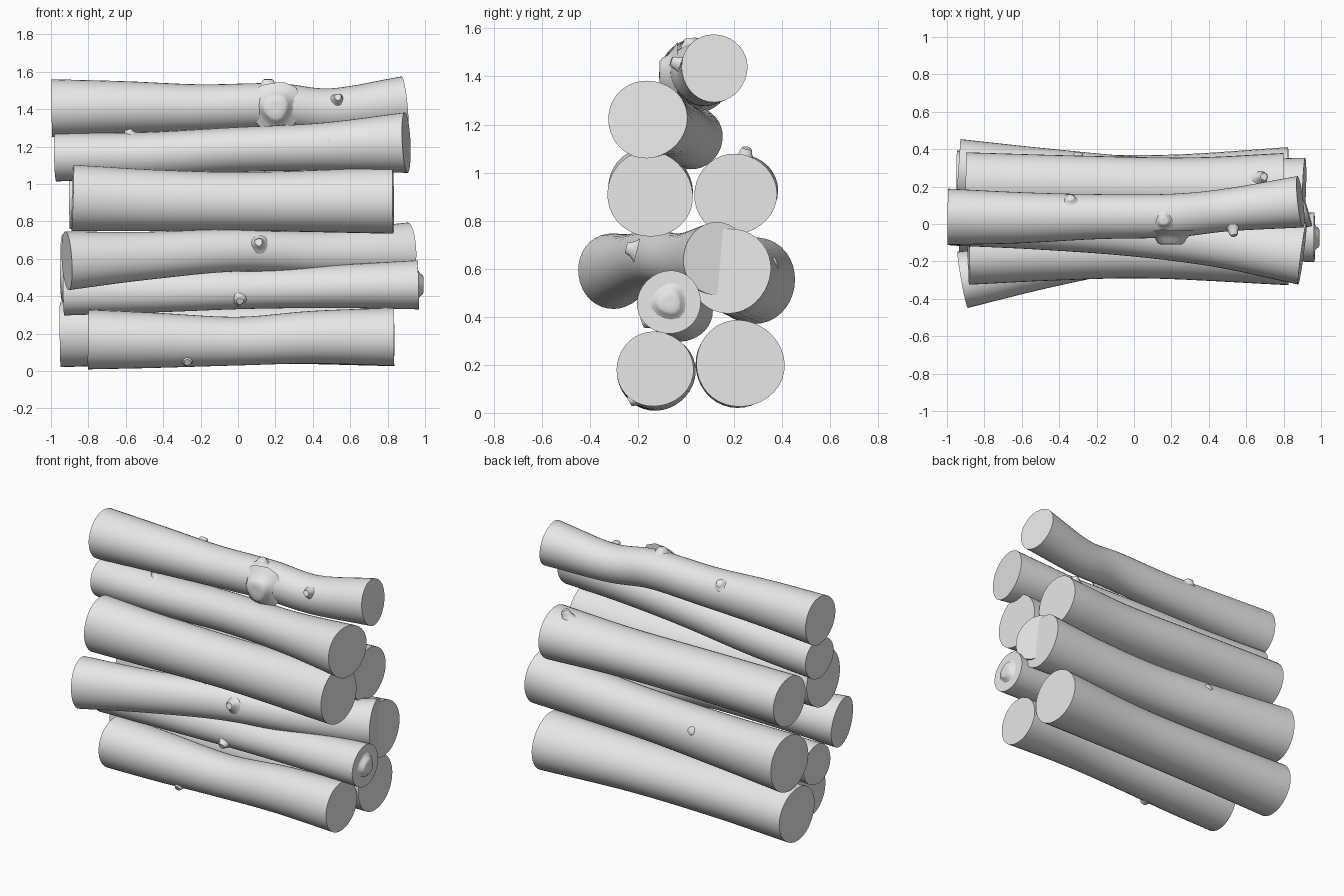
import bpy, bmesh, math, random
from mathutils import Vector

random.seed(4)
mat = bpy.data.materials.new("plain grey wood")
mat.diffuse_color = (0.8, 0.8, 0.8, 1)
SIDES, STEPS = 36, 10


def spline(pts):
    """Catmull-Rom samples through (x, y, z, radius) stations."""
    p = [Vector(q) for q in pts]
    p = [2 * p[0] - p[1]] + p + [2 * p[-1] - p[-2]]
    out = []
    for i in range(1, len(p) - 2):
        a, b, c, d = p[i - 1:i + 3]
        for s in range(STEPS):
            t = s / STEPS
            out.append(0.5 * (2 * b + (c - a) * t + (2 * a - 5 * b + 4 * c - d) * t * t
                              + (3 * b - a - 3 * c + d) * t ** 3))
    return out + [p[-2]]


def loft(bm, rings):
    """Skin a list of rings and close both ends."""
    vs = [[bm.verts.new(co) for co in r] for r in rings]
    n = len(vs[0])
    for a, b in zip(vs, vs[1:]):
        for i in range(n):
            j = (i + 1) % n
            bm.faces.new((a[i], a[j], b[j], b[i]))
    bm.faces.new(vs[0][::-1])
    bm.faces.new(vs[-1])


def log(name, stations, knots=()):
    """A bent log with slightly uneven section; knots = (base, direction, radius, height)."""
    bm = bmesh.new()
    path = spline(stations)
    p1, p2 = random.uniform(0, 6), random.uniform(0, 6)
    rings = []
    for i, q in enumerate(path):
        a, b = path[max(i - 1, 0)].xyz, path[min(i + 1, len(path) - 1)].xyz
        t = (b - a).normalized()
        u = Vector((0, 0, 1)).cross(t).normalized()
        v = t.cross(u)
        ring = []
        for k in range(SIDES):
            ang = 2 * math.pi * k / SIDES
            r = q.w * (1 + 0.015 * math.sin(2 * ang + p1) + 0.012 * math.sin(3 * ang + p2 + i * 0.04))
            ring.append(q.xyz + (u * math.cos(ang) + v * math.sin(ang)) * r)
        rings.append(ring)
    loft(bm, rings)
    # branch stubs with flared bases
    for base, direction, rad, h in knots:
        t = Vector(direction).normalized()
        u = t.orthogonal().normalized()
        v = t.cross(u)
        stub = []
        for f, d in ((1.9, -0.35), (1.4, 0.05), (1.1, 0.4), (0.95, 0.8), (0.75, 1.0), (0.3, 1.0)):
            stub.append([Vector(base) + t * (h * d) + (u * math.cos(g) + v * math.sin(g)) * rad * f
                         * (1 + 0.08 * math.sin(3 * g + p1))
                         for g in (2 * math.pi * k / 14 for k in range(14))])
        loft(bm, stub)
    bmesh.ops.recalc_face_normals(bm, faces=bm.faces)
    me = bpy.data.meshes.new(name)
    bm.to_mesh(me)
    bm.free()
    me.materials.append(mat)
    ob = bpy.data.objects.new(name, me)
    bpy.context.collection.objects.link(ob)
    return ob


# bottom layer
log("bottom_front_log",
    [(-0.80, -0.125, 0.17, 0.162), (-0.45, -0.13, 0.165, 0.15), (0, -0.13, 0.16, 0.132),
     (0.4, -0.13, 0.18, 0.143), (0.835, -0.13, 0.182, 0.158)],
    [((-0.27, -0.21, 0.06), (0, -1, -0.55), 0.024, 0.03)])
log("bottom_back_log",
    [(-0.95, 0.215, 0.195, 0.175), (-0.4, 0.205, 0.2, 0.165), (0.2, 0.205, 0.2, 0.162),
     (0.83, 0.225, 0.205, 0.182)])

# second layer
log("second_front_log",
    [(-0.93, -0.02, 0.425, 0.13), (-0.4, -0.04, 0.43, 0.117), (0.05, -0.06, 0.44, 0.11),
     (0.5, -0.07, 0.45, 0.115), (0.965, -0.07, 0.46, 0.132)],
    [((0.01, -0.155, 0.385), (0, -1, -0.4), 0.025, 0.03),
     ((0.962, -0.07, 0.46), (1, 0, 0), 0.055, 0.03)])
log("second_back_log",
    [(-0.94, 0.28, 0.55, 0.178), (-0.45, 0.245, 0.55, 0.16), (0.05, 0.21, 0.555, 0.15),
     (0.5, 0.195, 0.57, 0.155), (0.91, 0.18, 0.592, 0.175)],
    [((-0.3, 0.36, 0.62), (0, 1, 0.4), 0.025, 0.02)])

# third layer: crossing log
log("crossing_log",
    [(-0.915, -0.3, 0.59, 0.155), (-0.5, -0.225, 0.615, 0.127), (0.0, -0.13, 0.645, 0.112),
     (0.45, -0.01, 0.63, 0.115), (0.91, 0.13, 0.64, 0.15)],
    [((0.11, -0.215, 0.68), (0, -1, 0.25), 0.027, 0.035),
     ((-0.1, -0.16, 0.735), (-0.4, -0.3, 1), 0.025, 0.03)])

# fourth layer
log("fourth_front_log",
    [(-0.885, -0.15, 0.925, 0.177), (-0.4, -0.14, 0.91, 0.163), (0.1, -0.135, 0.905, 0.158),
     (0.83, -0.15, 0.91, 0.178)])
log("fourth_back_log",
    [(-0.9, 0.22, 0.92, 0.16), (-0.3, 0.21, 0.92, 0.152), (0.3, 0.2, 0.91, 0.152),
     (0.8, 0.205, 0.91, 0.17)],
    [((0.68, 0.245, 1.06), (0.35, 0.2, 1), 0.026, 0.045)])

# upper logs
log("upper_log",
    [(-0.975, 0.02, 1.145, 0.132), (-0.5, -0.01, 1.155, 0.125), (0, -0.05, 1.185, 0.122),
     (0.45, -0.1, 1.2, 0.13), (0.9, -0.16, 1.222, 0.164)],
    [((-0.58, -0.02, 1.27), (-0.3, -0.2, 1), 0.022, 0.025),
     ((0.5, -0.215, 1.24), (0, -1, 0.3), 0.022, 0.02)])
log("top_log",
    [(-0.995, 0.04, 1.405, 0.153), (-0.6, 0.035, 1.41, 0.138), (-0.2, 0.04, 1.41, 0.122),
     (0.2, 0.045, 1.42, 0.118), (0.5, 0.075, 1.395, 0.116), (0.89, 0.118, 1.435, 0.14)],
    [((0.2, -0.055, 1.41), (0, -1, 0), 0.075, 0.055),
     ((0.16, 0.02, 1.535), (0, -0.1, 1), 0.03, 0.025),
     ((0.53, -0.02, 1.45), (0.1, -1, 0.35), 0.024, 0.045),
     ((-0.34, 0.13, 1.5), (0, 0.7, 0.8), 0.024, 0.02)])

# smooth bark, crisp cut ends
bpy.ops.object.select_all(action='SELECT')
bpy.context.view_layer.objects.active = bpy.data.objects["top_log"]
bpy.ops.object.shade_smooth_by_angle(angle=math.radians(45))
